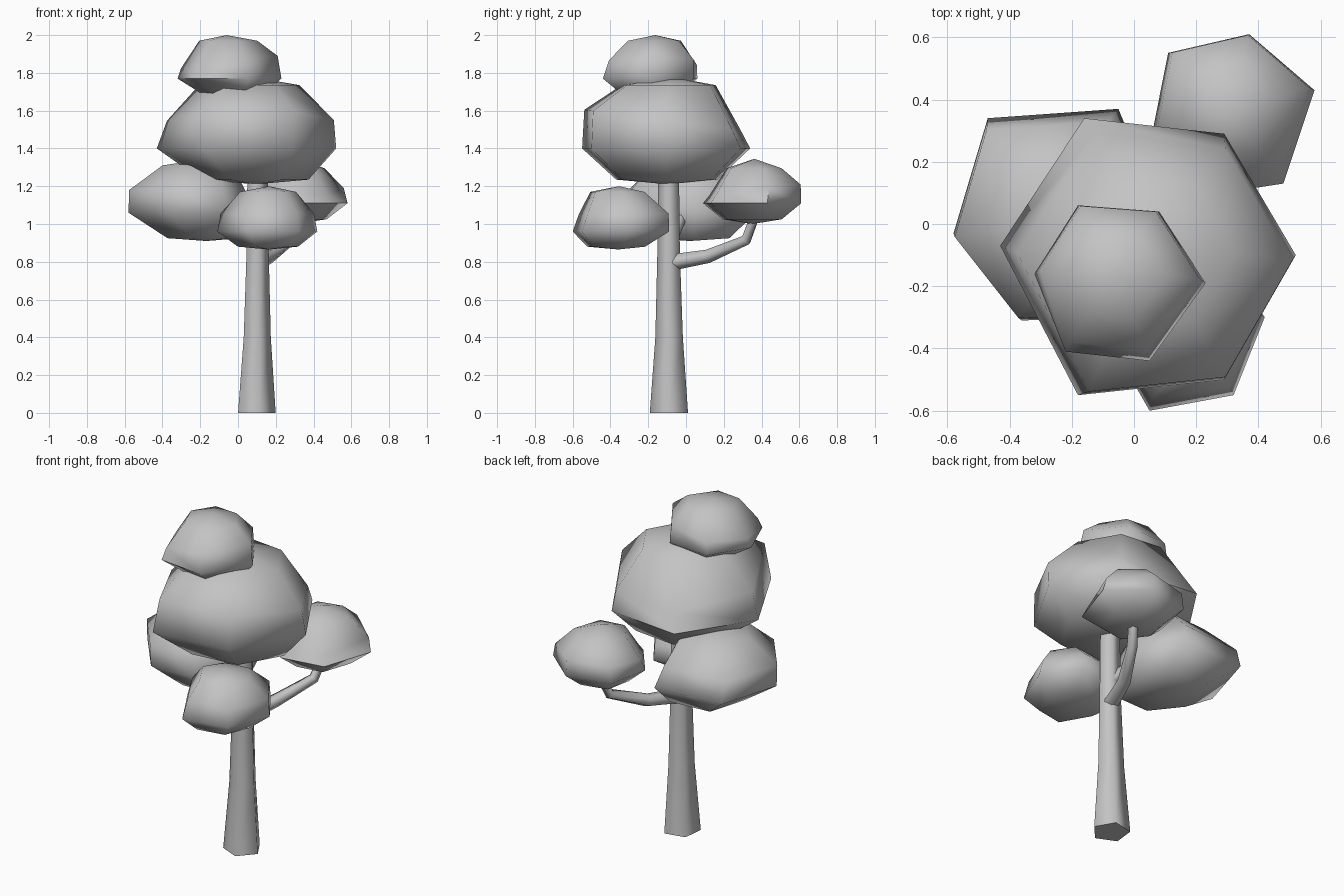
import bpy, bmesh
from math import cos, sin, radians
from mathutils import Vector

cube = bpy.data.objects.get("Cube")
if cube:
    bpy.data.objects.remove(cube, do_unlink=True)

# Single flat colour
grey = bpy.data.materials.new("plain_grey")
grey.use_nodes = True
colour = (0.55, 0.55, 0.55, 1)
grey.diffuse_color = colour
grey.node_tree.nodes["Principled BSDF"].inputs["Base Color"].default_value = colour


def skin(name, rings, smooth, pole_bottom=None, pole_top=None):
    """Join matching rings of points; close ends with a pole or a flat cap."""
    bm = bmesh.new()
    loops = [[bm.verts.new(p) for p in ring] for ring in rings]
    n = len(loops[0])
    for a, b in zip(loops, loops[1:]):
        for i in range(n):
            j = (i + 1) % n
            bm.faces.new((a[i], a[j], b[j], b[i]))
    for loop, pole in ((loops[0], pole_bottom), (loops[-1], pole_top)):
        if pole is None:
            bm.faces.new(loop)
        else:
            tip = bm.verts.new(pole)
            for i in range(n):
                bm.faces.new((loop[i], loop[(i + 1) % n], tip))
    bmesh.ops.recalc_face_normals(bm, faces=bm.faces)
    mesh = bpy.data.meshes.new(name)
    bm.to_mesh(mesh)
    bm.free()
    mesh.materials.append(grey)
    obj = bpy.data.objects.new(name, mesh)
    bpy.context.collection.objects.link(obj)
    bpy.ops.object.select_all(action='DESELECT')
    obj.select_set(True)
    bpy.context.view_layer.objects.active = obj
    bpy.ops.object.shade_smooth_by_angle(angle=radians(smooth))


def foliage(name, outline, heights, sag=(0, 0), rim=(0, 0), crown=(0, 0), tilt=(0, 0)):
    """Faceted clump: heights are base, under ring, rim, shoulder, crown ring, top.
    sag, rim and crown shift the lower, shoulder and upper rings sideways;
    tilt is the slope of the shoulder ring along x and y."""
    centre = sum((Vector(p) for p in outline), Vector((0, 0))) / len(outline)
    sag, rim, crown, tilt, none = (Vector(v) for v in (sag, rim, crown, tilt, (0, 0)))
    rings = []
    for z, size, shift, slope in zip(heights[1:5], (0.6, 1, 0.93, 0.56),
                                     (sag, none, rim, crown), (none, none, tilt, none)):
        arms = [(Vector(p) - centre) * size for p in outline]
        rings.append([(*(centre + shift + arm), z + arm.dot(slope)) for arm in arms])
    skin(name, rings, 65, (*(centre + sag), heights[0]), (*(centre + crown), heights[5]))


def limb(name, path, sides=5, turn=66, upright=False):
    """Tapered tube along points given as (x, y, z, radius)."""
    pts = [Vector(p[:3]) for p in path]
    rings = []
    for k, p in enumerate(pts):
        along = pts[min(k + 1, len(pts) - 1)] - pts[max(k - 1, 0)]
        along.normalize()
        u = Vector((1, 0, 0)) if upright else along.cross(Vector((0, 0, 1))).normalized()
        v = Vector((0, 1, 0)) if upright else u.cross(along)
        angles = [radians(turn + 360 * i / sides) for i in range(sides)]
        rings.append([p + (u * cos(a) + v * sin(a)) * path[k][3] for a in angles])
    skin(name, rings, 78)


# Trunk and branches
limb("trunk", [(0.093, -0.087, 0, 0.107), (0.097, -0.087, 0.4, 0.077),
               (0.1, -0.09, 0.85, 0.063), (0.1, -0.09, 1.35, 0.057)], upright=True)
limb("back_branch", [(0.11, -0.06, 0.8, 0.045), (0.17, 0.12, 0.83, 0.038),
                     (0.28, 0.32, 0.915, 0.03), (0.32, 0.38, 1.08, 0.026)])
limb("side_branch", [(0.1, -0.07, 0.94, 0.038), (0, -0.02, 1.05, 0.033),
                     (-0.12, 0, 1.12, 0.028)])

# Foliage clumps
foliage("main_foliage",
        [(-.43, -.07), (-.16, .34), (.29, .29), (.52, -.1), (.29, -.5), (-.18, -.55)],
        (1.21, 1.235, 1.4, 1.55, 1.735, 1.78), sag=(.04, 0), rim=(.02, -.02),
        crown=(.01, .01), tilt=(0, -.13))
foliage("top_foliage",
        [(-.32, -.16), (-.18, .06), (.08, .04), (.23, -.19), (.05, -.44), (-.22, -.41)],
        (1.66, 1.685, 1.77, 1.855, 1.97, 2.0), sag=(.03, 0), rim=(0, .015),
        crown=(0, .02), tilt=(.13, 0))
foliage("side_foliage",
        [(-.58, -.03), (-.47, .34), (-.05, .37), (.08, .05), (-.05, -.3), (-.36, -.31)],
        (0.91, 0.925, 1.06, 1.18, 1.31, 1.34), sag=(.07, 0), rim=(-.02, -.015),
        crown=(.03, -.01))
foliage("front_foliage",
        [(-.11, -.32), (.02, -.12), (.28, -.09), (.42, -.3), (.32, -.55), (.05, -.6)],
        (0.865, 0.88, 0.96, 1.055, 1.17, 1.2), sag=(0, -.03), rim=(0, .015),
        crown=(0, -.025))
foliage("back_foliage",
        [(.06, .3), (.11, .55), (.37, .61), (.58, .43), (.48, .13), (.22, .09)],
        (1.0, 1.025, 1.11, 1.18, 1.295, 1.345), rim=(0, .015), crown=(0, .01),
        tilt=(0, .12))
